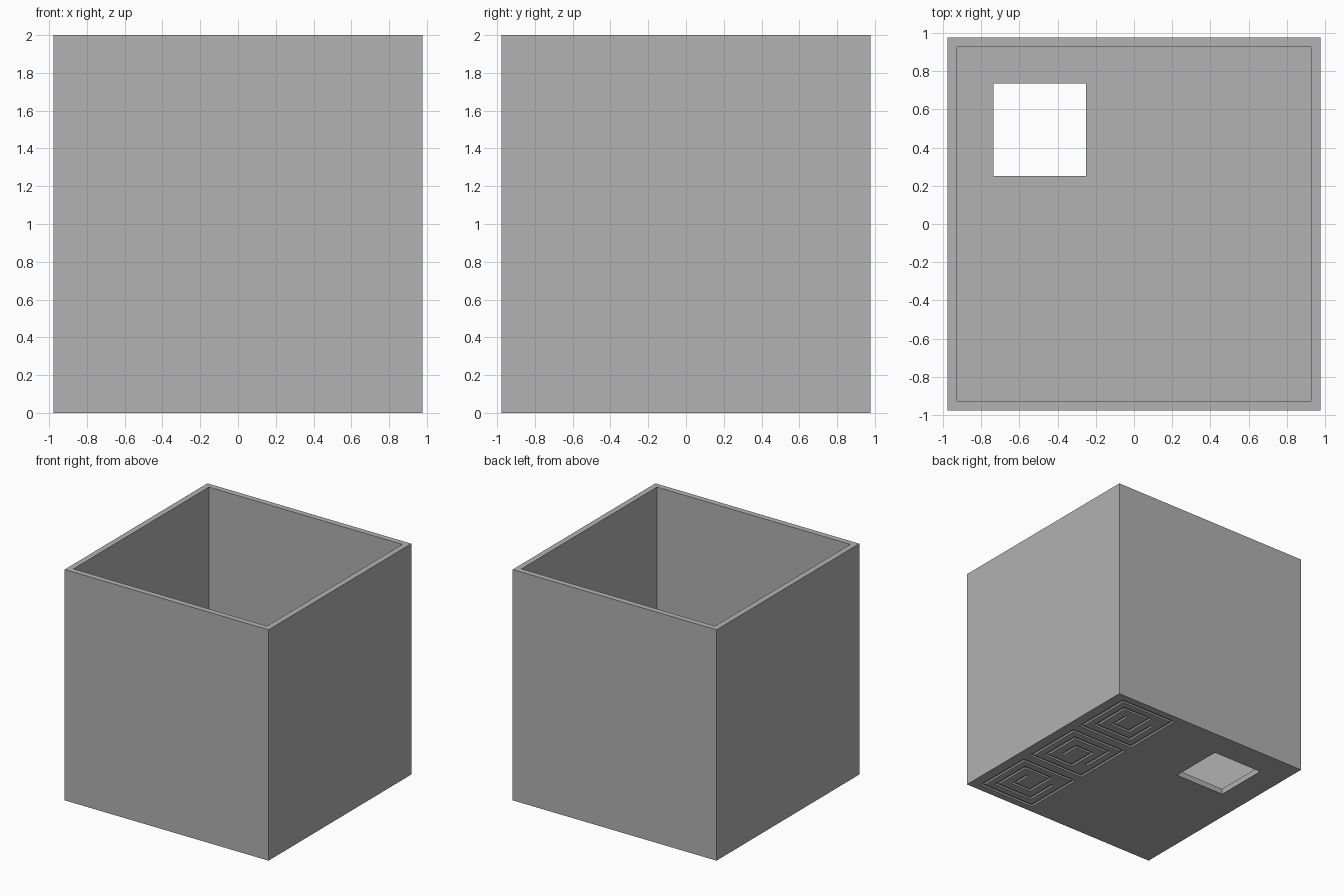
import bpy
import bmesh
from mathutils import Matrix, Vector

cube = bpy.data.objects.get("Cube")
if cube:
    bpy.data.objects.remove(cube, do_unlink=True)

HALF, HEIGHT, WALL, FLOOR = 0.977, 2.0, 0.05, 0.05
GROOVE, DEPTH = 0.026, 0.015

grey = bpy.data.materials.new("plain grey")
grey.use_nodes = True
colour = (0.445, 0.445, 0.445, 1)
grey.diffuse_color = colour
grey.node_tree.nodes["Principled BSDF"].inputs["Base Color"].default_value = colour


def add_box(bm, low, high):
    low, high = Vector(low), Vector(high)
    matrix = Matrix.Translation((low + high) / 2) @ Matrix.Diagonal((*(high - low), 1))
    bmesh.ops.create_cube(bm, size=1, matrix=matrix)


def add_object(name, bm):
    mesh = bpy.data.meshes.new(name)
    bm.to_mesh(mesh)
    bm.free()
    mesh.materials.append(grey)
    obj = bpy.data.objects.new(name, mesh)
    bpy.context.collection.objects.link(obj)
    return obj


def cut(target, bm):
    """Subtract a temporary solid from the target."""
    cutter = add_object("cutter", bm)
    cutter.hide_render = True
    mod = target.modifiers.new("cut", 'BOOLEAN')
    mod.operation, mod.solver, mod.object = 'DIFFERENCE', 'EXACT', cutter
    mod.use_self = True
    bpy.context.view_layer.objects.active = target
    bpy.ops.object.modifier_apply(modifier=mod.name)
    bpy.data.objects.remove(cutter, do_unlink=True)


def add_groove(bm, points, centre):
    """Square-ended strokes along an axis-aligned path on the underside."""
    r = GROOVE / 2
    for a, b in zip(points, points[1:]):
        xs = sorted((a[0] + centre[0], b[0] + centre[0]))
        ys = sorted((a[1] + centre[1], b[1] + centre[1]))
        add_box(bm, (xs[0] - r, ys[0] - r, -0.02), (xs[1] + r, ys[1] + r, DEPTH))


# Open-topped box
bm = bmesh.new()
add_box(bm, (-HALF, -HALF, 0), (HALF, HALF, HEIGHT))
box = add_object("open_box", bm)

bm = bmesh.new()
inner = HALF - WALL
add_box(bm, (-inner, -inner, FLOOR), (inner, inner, HEIGHT + 0.1))
cut(box, bm)

# Square opening through the floor
bm = bmesh.new()
add_box(bm, (-0.737, 0.252, -0.1), (-0.252, 0.737, FLOOR + 0.1))
cut(box, bm)

# Three square meander ornaments engraved in the underside
s, t = 0.265, 0.18
frame = [(-s, -s), (s, -s), (s, s), (-s, s), (-s, -s)]
spiral = [(-t, 0.09), (-t, -t), (t, -t), (t, t), (-0.09, t), (-0.09, -0.08), (0.08, -0.08), (0.08, 0.08)]
bm = bmesh.new()
for i, flip in enumerate((1, -1, 1)):
    centre = (0.61, 0.635 * (1 - i))
    add_groove(bm, frame, centre)
    add_groove(bm, [(x, y * flip) for x, y in spiral], centre)
cut(box, bm)
